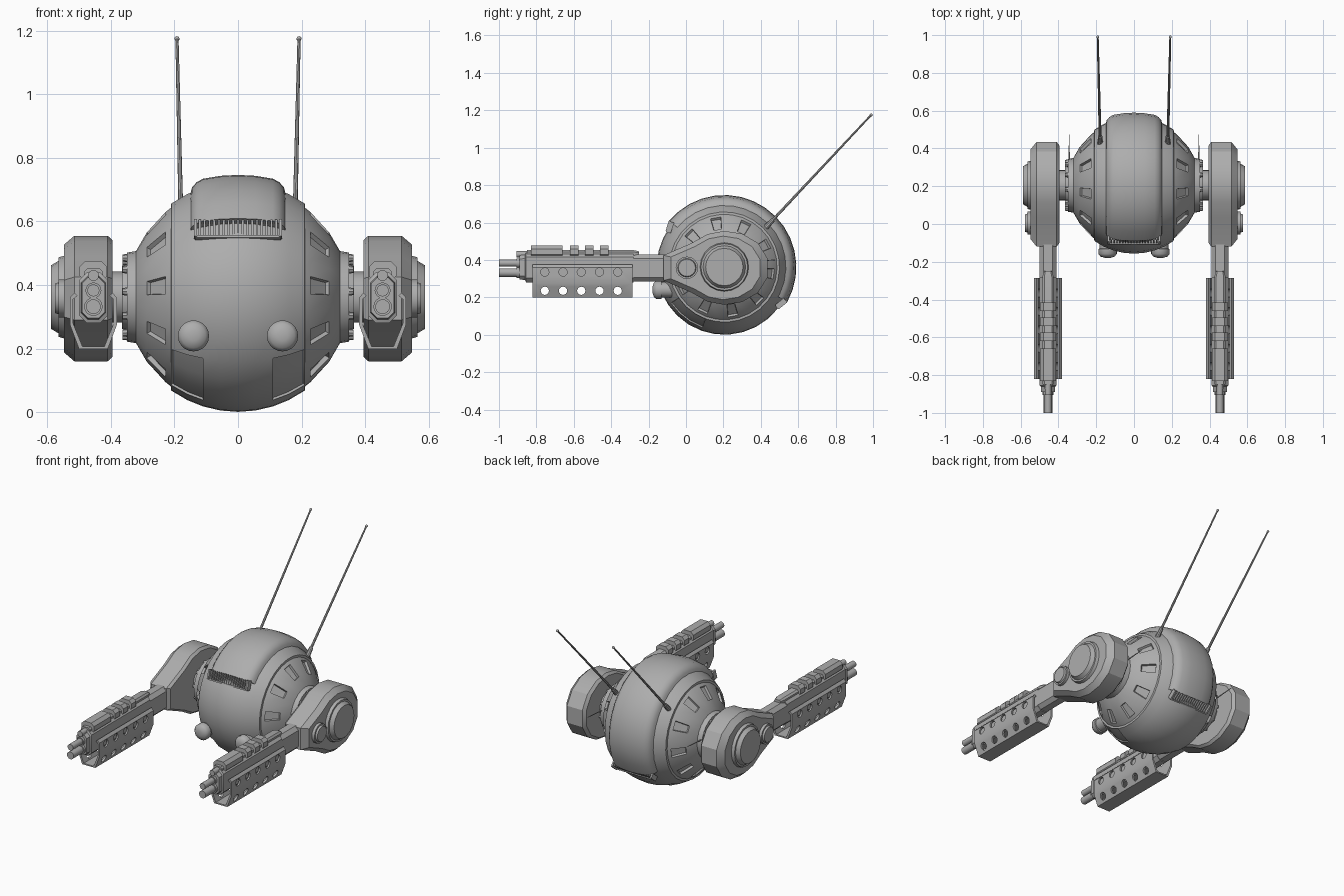
import bpy, bmesh
from math import sin, cos, pi, radians, sqrt, atan2
from mathutils import Vector, Matrix

cube = bpy.data.objects.get("Cube")
if cube:
    bpy.data.objects.remove(cube)

grey = bpy.data.materials.new("plain_grey")
grey.use_nodes = True
grey.diffuse_color = (0.42, 0.42, 0.42, 1)
grey.node_tree.nodes["Principled BSDF"].inputs["Base Color"].default_value = grey.diffuse_color

CY, CZ = 0.205, 0.362      # body centre
ARM = 0.455                # arm centre line


def finish(name, bm, mirror=False, angle=30, cutter=None):
    bmesh.ops.recalc_face_normals(bm, faces=bm.faces)
    mesh = bpy.data.meshes.new(name)
    bm.to_mesh(mesh)
    bm.free()
    mesh.materials.append(grey)
    ob = bpy.data.objects.new(name, mesh)
    bpy.context.collection.objects.link(ob)
    bpy.ops.object.select_all(action='DESELECT')
    ob.select_set(True)
    bpy.context.view_layer.objects.active = ob
    if cutter:
        mod = ob.modifiers.new("holes", 'BOOLEAN')
        mod.object, mod.solver = cutter, 'EXACT'
        bpy.ops.object.modifier_apply(modifier="holes")
        bpy.data.objects.remove(cutter)
    bpy.ops.object.shade_smooth_by_angle(angle=radians(angle))
    if mirror:
        ob.modifiers.new("mirror", 'MIRROR').use_bisect_axis[0] = False
    return ob


def add_tube(bm, p0, p1, r0, r1=None, segs=16):
    p0, p1 = Vector(p0), Vector(p1)
    turn = (p1 - p0).to_track_quat('Z', 'Y').to_matrix().to_4x4()
    bmesh.ops.create_cone(bm, cap_ends=True, segments=segs, radius1=r0,
                          radius2=r0 if r1 is None else r1, depth=(p1 - p0).length,
                          matrix=Matrix.Translation((p0 + p1) / 2) @ turn)


def add_box(bm, centre, size, tilt=0):
    m = Matrix.Translation(centre) @ Matrix.Rotation(tilt, 4, 'X') @ Matrix.Diagonal((*size, 1))
    bmesh.ops.create_cube(bm, size=1, matrix=m)


def add_rings(bm, rings, closed=False, caps=True):
    """Skin a list of equal closed rings of points."""
    vs = [[bm.verts.new(p) for p in ring] for ring in rings]
    n = len(vs[0])
    for a, b in zip(vs, vs[1:]):
        for i in range(n):
            bm.faces.new((a[i], a[(i + 1) % n], b[(i + 1) % n], b[i]))
    if caps:
        bm.faces.new(vs[0])
        bm.faces.new(vs[-1])


def polar(x, r, deg):
    """Point around the body axis; 0 is front, 90 is up."""
    a = radians(deg)
    return Vector((x, CY - r * cos(a), CZ + r * sin(a)))


def loft(name, outline, layers, axis, mirror=True):
    """Outline lofted along x or y; layers are (position, scale about its middle)."""
    us, vs = zip(*outline)
    cu, cv = (min(us) + max(us)) / 2, (min(vs) + max(vs)) / 2
    bm = bmesh.new()
    rings = []
    for pos, s in layers:
        pts = [(cu + (u - cu) * s, cv + (v - cv) * s) for u, v in outline]
        rings.append([(pos, u, v) if axis == 'x' else (u, pos, v) for u, v in pts])
    add_rings(bm, rings)
    return bm


def octagon(w, z0, z1, c):
    return [(ARM - w, z0 + c), (ARM - w, z1 - c), (ARM - w + c, z1), (ARM + w - c, z1),
            (ARM + w, z1 - c), (ARM + w, z0 + c), (ARM + w - c, z0), (ARM - w + c, z0)]


# Round body with a raised middle section, window slots and lower panels
def ball(x, radius):
    return (x, sqrt(radius * radius - x * x))


half = [ball(x, 0.362) for x in (0.055, 0.11, 0.16, 0.21)]
half += [ball(x, 0.352) for x in (0.211, 0.228, 0.287, 0.32, 0.335)]
profile = [(-x, r) for x, r in reversed(half)] + [(0, 0.362)] + half
bm = bmesh.new()
add_rings(bm, [[polar(x, r, 2 + 12 * j) for j in range(30)] for x, r in profile])
bmesh.ops.recalc_face_normals(bm, faces=bm.faces)
slots, panels = [], {1: [], -1: []}
for f in bm.faces:
    c = f.calc_center_median()
    deg = atan2(c.z - CZ, CY - c.y) * 180 / pi
    if 0.24 < abs(c.x) < 0.28 and abs((deg - 8 + 18) % 36 - 18) < 2:
        slots.append(f)
    elif 0.11 < abs(c.x) < 0.21 and -70 < deg < -34:
        panels[1 if c.x > 0 else -1].append(f)
bmesh.ops.inset_individual(bm, faces=slots, thickness=0.004, depth=-0.014)
for group in panels.values():
    bmesh.ops.inset_region(bm, faces=group, thickness=0.002, depth=-0.007)
finish("body", bm)

# Raised band over the top and down the back
section = [(-0.155, 0.30), (-0.145, 0.345), (-0.13, 0.362), (-0.11, 0.373), (-0.055, 0.382), (0, 0.385)]
section += [(-x, r) for x, r in reversed(section[:-1])]
bm = bmesh.new()
add_rings(bm, [[polar(x, r, 40 + 169 * j / 16) for x, r in section] for j in range(17)])
finish("top_band", bm)

# Vent bars and frame under both ends of the band
for name, near, far in (("front_vent", 40.5, 32), ("rear_vent", 208.5, 217)):
    bm = bmesh.new()
    p, q = polar(0, 0.372, near), polar(0, 0.354, far)
    d = q - p
    tilt = atan2(d.z, d.y)
    for i in range(17):
        x = -0.12 + 0.015 * i
        add_box(bm, (p + q) / 2 + Vector((x, 0, 0)), (0.007, d.length, 0.014), tilt)
    add_box(bm, q, (0.27, 0.008, 0.024), tilt)
    for x in (-0.134, 0.134):
        add_box(bm, (p + q) / 2 + Vector((x, 0, 0)), (0.01, d.length, 0.03), tilt)
    finish(name, bm)

# Front lamps
bm = bmesh.new()
lamp = [(-0.06, 0.042), (-0.13, 0.042), (-0.132, 0.049), (-0.158, 0.049), (-0.172, 0.038), (-0.179, 0.016)]
add_rings(bm, [[(0.14 + r * cos(j * pi / 10), y, 0.24 + r * sin(j * pi / 10)) for j in range(20)]
               for y, r in lamp])
finish("front_lamps", bm, True, 40)

# Antennas with thick sockets
bm = bmesh.new()
root, tip = Vector((0.178, 0.40, 0.545)), Vector((0.192, 0.99, 1.175))
add_tube(bm, root, root.lerp(tip, 0.11), 0.017, 0.012, 10)
add_tube(bm, root, tip, 0.008, 0.005, 8)
bmesh.ops.create_icosphere(bm, subdivisions=2, radius=0.008, matrix=Matrix.Translation(tip))
finish("antennas", bm, True)

# Side mounting plates with bolts, axle and a small spike
bm = bmesh.new()
add_tube(bm, (0.29, CY, CZ), (0.35, CY, CZ), 0.15, 0.14, 24)
add_tube(bm, (0.34, CY, CZ), (0.365, CY, CZ), 0.105, 0.1, 24)
add_tube(bm, (0.35, CY, CZ), (0.41, CY, CZ), 0.08, segs=24)
for k in range(10):
    b = polar(0, 0.125, 8 + 36 * k)
    add_tube(bm, (0.34, b.y, b.z), (0.364, b.y, b.z), 0.014, 0.011, 8)
add_tube(bm, (0.343, 0.33, 0.39), (0.343, 0.475, 0.40), 0.004, 0.002, 6)
finish("side_mounts", bm, True)

# Teardrop shoulders
upper = [(-0.12, 0.425), (0.03, 0.49), (0.115, 0.538), (0.205, 0.555), (0.30, 0.54), (0.385, 0.49), (0.435, 0.41)]
teardrop = upper + [(y, 0.715 - z) for y, z in reversed(upper)]
bm = loft("shoulder", teardrop, [(0.395, 0.93), (0.41, 1), (0.515, 1), (0.547, 0.86)], 'x')
finish("shoulders", bm, True, 25)

# Shoulder discs, large and small
bm = bmesh.new()
add_tube(bm, (0.53, CY, CZ), (0.565, CY, CZ), 0.135, 0.125, 20)
add_tube(bm, (0.56, CY, CZ), (0.588, CY, CZ), 0.117, 0.1, 20)
add_tube(bm, (0.53, 0.005, 0.358), (0.565, 0.005, 0.358), 0.06, segs=16)
add_tube(bm, (0.56, 0.005, 0.358), (0.576, 0.005, 0.358), 0.052, 0.046, 16)
finish("shoulder_discs", bm, True)

# Forearm bars and gun bodies
finish("forearms", loft("arm", octagon(0.045, 0.285, 0.43, 0.022), [(0.06, 1), (-0.32, 1)], 'y'), True)
finish("gun_bodies", loft("gun", octagon(0.045, 0.28, 0.44, 0.024),
                          [(-0.28, 1), (-0.855, 1), (-0.86, 0.85), (-0.89, 0.8)], 'y'), True)

# Top rails with raised ribs
bm = loft("rail", octagon(0.03, 0.41, 0.452, 0.01), [(-0.25, 0.7), (-0.28, 1), (-0.85, 1)], 'y')
for y0, y1 in ((-0.83, -0.66), (-0.62, -0.575), (-0.54, -0.495), (-0.46, -0.415)):
    add_rings(bm, [[(x, y, z) for x, z in octagon(0.043, 0.41, 0.476, 0.018)] for y in (y0, y1)])
finish("top_rails", bm, True)

# Hollow shrouds with two rows of round holes
bm = bmesh.new()
for i in range(5):
    for z in (0.235, 0.335):
        y = -0.755 + 0.0975 * i
        add_tube(bm, (ARM - 0.15, y, z), (ARM + 0.15, y, z), 0.022)
holes = finish("hole_cutter", bm)
holes.hide_render = True
outer = [(0.06, 0.376), (0.074, 0.36), (0.074, 0.275), (0.045, 0.198)]
inner = [(0.034, 0.206), (0.064, 0.28), (0.064, 0.355), (0.05, 0.366)]
side = outer + [(-x, z) for x, z in reversed(outer)]
back = [(-x, z) for x, z in reversed(inner)] + inner
bm = loft("shroud", [(ARM + x, z) for x, z in side + back], [(-0.82, 1), (-0.287, 1)], 'y')
# The U section is open at the top: drop the bridging strip by cutting it out of the outline
finish("shrouds", bm, True, 25, holes)

# Barrels
bm = bmesh.new()
for z, r, y in ((0.383, 0.019, -1), (0.332, 0.023, -1), (0.43, 0.011, -0.9)):
    add_tube(bm, (ARM, -0.84, z), (ARM, y, z), r)
    add_tube(bm, (ARM, -0.84, z), (ARM, -0.905, z), r + 0.006)
finish("barrels", bm, True)
